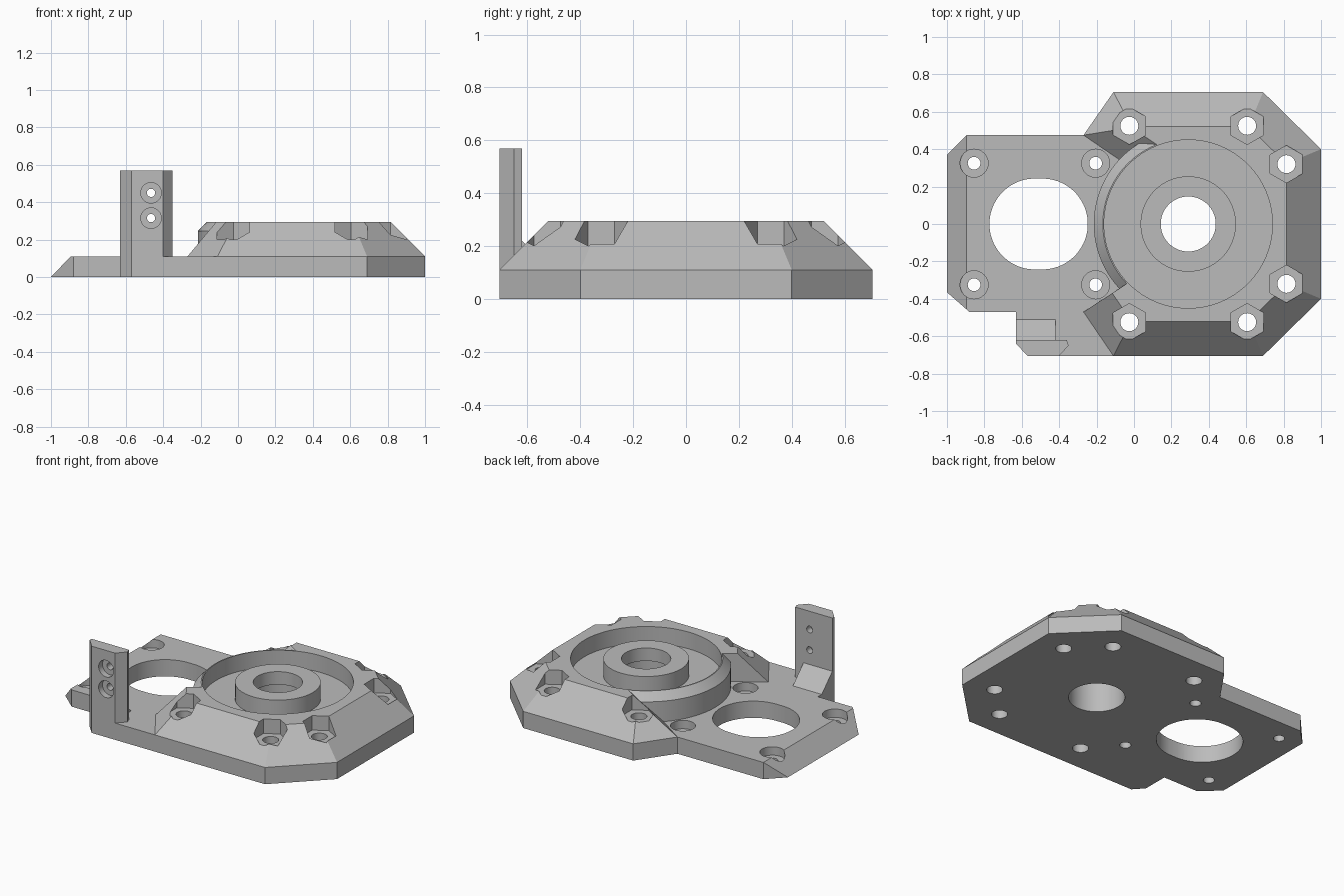
import bpy, bmesh, math
from mathutils import Matrix

cube = bpy.data.objects.get("Cube")
if cube:
    bpy.data.objects.remove(cube, do_unlink=True)

grey = bpy.data.materials.new("plain grey")
grey.use_nodes = True
grey.diffuse_color = (0.5, 0.5, 0.5, 1)
grey.node_tree.nodes["Principled BSDF"].inputs["Base Color"].default_value = (0.5, 0.5, 0.5, 1)


def loop(outline, z):
    return [(x, y, z) for x, y in outline]


def ring(radius, z, x=0, y=0, sides=64, turn=0):
    return [(x + radius * math.cos(turn + math.tau * i / sides),
             y + radius * math.sin(turn + math.tau * i / sides), z) for i in range(sides)]


def loft(name, loops, closed=False):
    """Skin matching loops into a solid: capped, or closed into a tube."""
    bm = bmesh.new()
    rows = [[bm.verts.new(p) for p in pts] for pts in loops]
    n = len(rows[0])
    pairs = list(zip(rows, rows[1:])) + ([(rows[-1], rows[0])] if closed else [])
    for a, b in pairs:
        for i in range(n):
            j = (i + 1) % n
            bm.faces.new((a[i], a[j], b[j], b[i]))
    if not closed:
        bm.faces.new(rows[0][::-1])
        bm.faces.new(rows[-1])
    bmesh.ops.recalc_face_normals(bm, faces=bm.faces)
    mesh = bpy.data.meshes.new(name)
    bm.to_mesh(mesh)
    bm.free()
    mesh.materials.append(grey)
    ob = bpy.data.objects.new(name, mesh)
    bpy.context.collection.objects.link(ob)
    return ob


def cut(part, cutters):
    """Subtract each cutter, bake the result and drop the modifiers."""
    for c in cutters:
        c.hide_render = True
        mod = part.modifiers.new("cut", 'BOOLEAN')
        mod.operation, mod.solver, mod.object = 'DIFFERENCE', 'EXACT', c
    bpy.context.view_layer.update()
    graph = bpy.context.evaluated_depsgraph_get()
    mesh = bpy.data.meshes.new_from_object(part.evaluated_get(graph))
    part.modifiers.clear()
    part.data = mesh


def drill(radius, x, y, sides=32):
    return loft("drill_cutter", [ring(radius, z, x, y, sides) for z in (-0.2, 0.6)])


HUB_X = 0.29
BOLTS = [(x, s * y) for x, y in ((-0.025, 0.525), (0.605, 0.525), (0.815, 0.32)) for s in (1, -1)]
SCREWS = [(x, s * 0.325) for x in (-0.855, -0.205) for s in (1, -1)]

# Base plate with a sloped end
edge = [(-0.895, 0.475), (-0.27, 0.475), (-0.11, 0.705), (0.69, 0.705), (1, 0.4), (1, -0.4),
        (0.69, -0.705), (-0.57, -0.705), (-0.63, -0.64), (-0.63, -0.47), (-0.88, -0.47)]
base = loft("base_plate", [loop(edge + [(-1, -0.365), (-1, 0.37)], 0),
                           loop(edge + [(-0.895, -0.457), (-0.895, 0.474)], 0.11)])

# Sloped housing above the plate
housing = loft("housing", [
    loop([(-0.27, 0.475), (-0.11, 0.705), (0.69, 0.705), (1, 0.4), (1, -0.4),
          (0.69, -0.705), (-0.11, -0.705), (-0.27, -0.47), (0.1, -0.227), (0.1, 0.222)], 0.11),
    loop([(-0.015, 0.516), (-0.012, 0.52), (0.613, 0.52), (0.815, 0.323), (0.815, -0.323),
          (0.613, -0.52), (-0.014, -0.52), (-0.116, -0.37), (0.1, -0.227), (0.205, 0.369)], 0.295)])

# Round cup with raised centre boss and stepped bore
profile = [(0.168, 0.11), (0.505, 0.11), (0.505, 0.245), (0.457, 0.295), (0.45, 0.295),
           (0.45, 0.185), (0.255, 0.185), (0.255, 0.295), (0.147, 0.295), (0.147, 0.21),
           (0.168, 0.21)]
cup = loft("bearing_cup", [ring(r, z, HUB_X, 0, 96) for r, z in profile], closed=True)

# Upright bracket and its wedge support
bracket = loft("bracket", [loop([(-0.63, -0.62), (-0.63, -0.64), (-0.57, -0.705),
                                 (-0.4, -0.705), (-0.35, -0.65), (-0.36, -0.62)], z)
                           for z in (0.11, 0.57)])
wedge = loft("bracket_wedge", [[(x, -0.62, 0.11), (x, -0.51, 0.11), (x, -0.62, 0.22)]
                               for x in (-0.63, -0.42)])

# Bolt holes with hexagonal nut pockets
bolt_drills = [drill(0.048, x, y) for x, y in BOLTS]
pockets = [loft("nut_cutter", [ring(0.1, z, x, y, 6, math.pi / 6) for z in (0.2, 0.6)])
           for x, y in BOLTS]
cup_room = drill(0.452, HUB_X, 0, 96)
cut(housing, [cup_room] + bolt_drills + pockets)

# Plate openings: bore, motor slot and counterbored screw holes
bore = drill(0.168, HUB_X, 0, 64)
slot = loft("slot_cutter", [[(x + math.copysign(0.02, x + 0.51), y, z)
                             for x, y, z in ring(0.243, z, -0.51, 0, 64, math.pi / 64)]
                            for z in (-0.2, 0.6)])
screws = [loft("screw_cutter", [ring(r, z, x, y, 32) for r, z in
                                ((0.034, -0.2), (0.034, 0.055), (0.075, 0.055), (0.075, 0.3))])
          for x, y in SCREWS]
cut(base, [bore, slot] + bolt_drills + screws)

# Counterbored holes through the bracket
bracket_holes = []
for z in (0.45, 0.315):
    c = loft("bracket_cutter", [ring(r, d, sides=32) for r, d in
                                ((0.022, 0.5), (0.022, 0.665), (0.055, 0.665), (0.055, 0.8))])
    c.data.transform(Matrix.Translation((-0.465, 0, z)) @ Matrix.Rotation(math.pi / 2, 4, 'X'))
    bracket_holes.append(c)
cut(bracket, bracket_holes)

# Remove cutters
for c in bolt_drills + pockets + screws + bracket_holes + [cup_room, bore, slot]:
    bpy.data.objects.remove(c, do_unlink=True)

# Smooth the round walls, keep the edges crisp
bpy.ops.object.select_all(action='DESELECT')
for ob in (base, housing, cup, bracket, wedge):
    ob.select_set(True)
bpy.context.view_layer.objects.active = base
bpy.ops.object.shade_smooth_by_angle(angle=math.radians(25))
